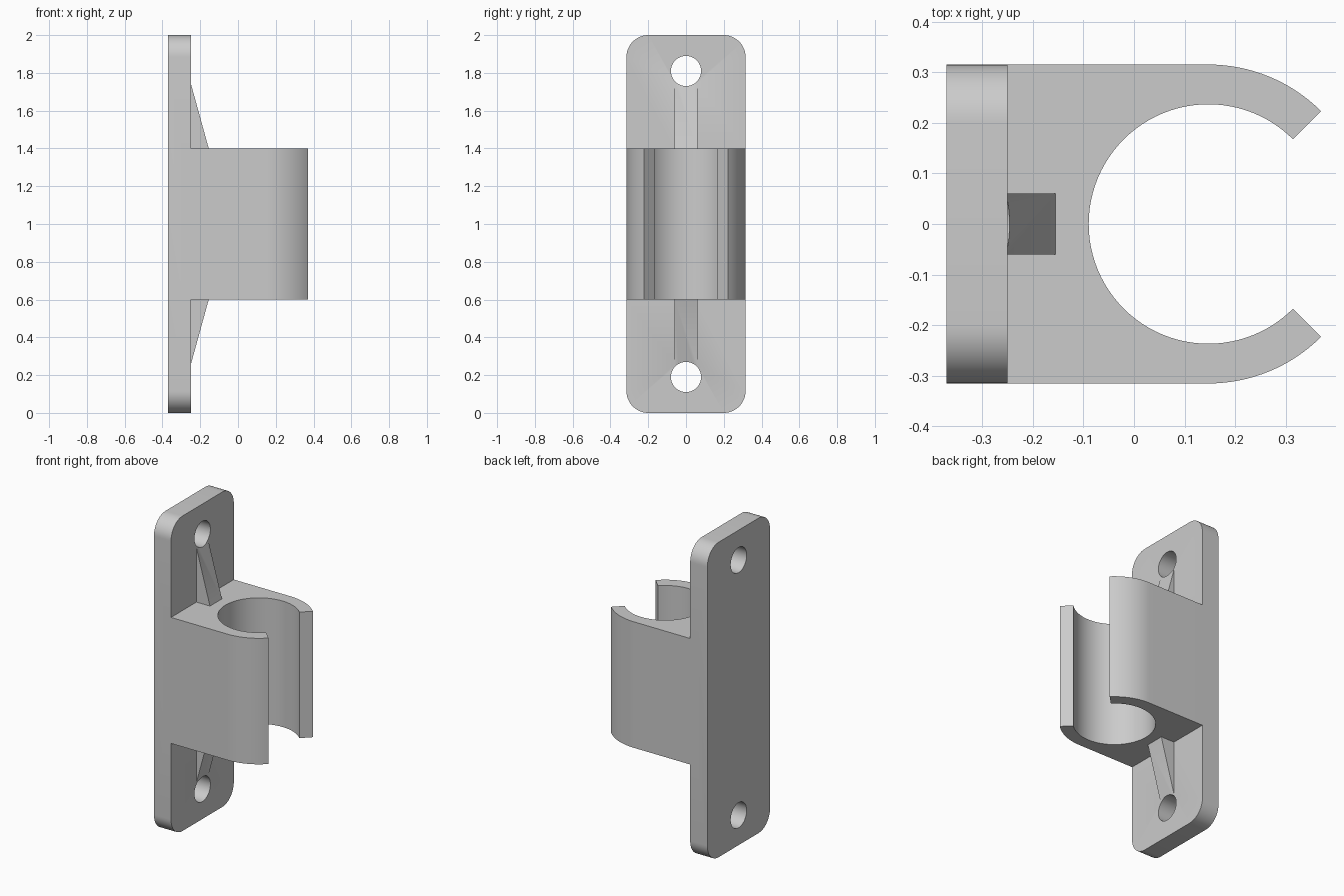
import bpy, bmesh, math
from mathutils import Vector

if "Cube" in bpy.data.objects:
    bpy.data.objects.remove(bpy.data.objects["Cube"])

grey = bpy.data.materials.new("grey plastic")
grey.diffuse_color = (0.6, 0.6, 0.6, 1)
grey.use_nodes = True
grey.node_tree.nodes["Principled BSDF"].inputs["Base Color"].default_value = grey.diffuse_color


def arc(cx, cy, r, start, end, steps):
    """Points on an arc, angles in degrees."""
    angles = [math.radians(start + (end - start) * i / steps) for i in range(steps + 1)]
    return [(cx + r * math.cos(a), cy + r * math.sin(a)) for a in angles]


def extrude(name, points, depth):
    """Solid made by sweeping a closed 3D outline along a vector."""
    bm = bmesh.new()
    face = bm.faces.new([bm.verts.new(p) for p in points])
    swept = bmesh.ops.extrude_face_region(bm, geom=[face])
    verts = [v for v in swept["geom"] if isinstance(v, bmesh.types.BMVert)]
    bmesh.ops.translate(bm, verts=verts, vec=Vector(depth))
    bmesh.ops.recalc_face_normals(bm, faces=bm.faces)
    mesh = bpy.data.meshes.new(name)
    bm.to_mesh(mesh)
    bm.free()
    mesh.materials.append(grey)
    obj = bpy.data.objects.new(name, mesh)
    bpy.context.collection.objects.link(obj)
    return obj


def combine(target, tool, operation):
    """Join a part to the target, or cut it away."""
    mod = target.modifiers.new("combine", "BOOLEAN")
    mod.operation, mod.object, mod.solver = operation, tool, "EXACT"
    bpy.context.view_layer.objects.active = target
    bpy.ops.object.modifier_apply(modifier=mod.name)
    bpy.data.objects.remove(tool)


BACK, FRONT, HALF = -0.37, -0.25, 0.315
CORNER = 0.115

# Wall plate with rounded corners
outline = []
for cy, cz, start in ((1, 1, 0), (-1, 1, 90), (-1, -1, 180), (1, -1, 270)):
    outline += arc(cy * (HALF - CORNER), 1 + cz * (1 - CORNER), CORNER, start, start + 90, 12)
bracket = extrude("wall_bracket", [(BACK, y, z) for y, z in outline], (FRONT - BACK, 0, 0))

# Open clip: block with round outer arms and a round bore, cut off at 45 degrees
CX, BORE = 0.147, 0.2365
profile = [(FRONT - 0.05, -HALF)]
profile += arc(CX, 0, HALF, -90, -45, 16)
profile += arc(CX, 0, BORE, -45, -315, 72)
profile += arc(CX, 0, HALF, 45, 90, 16)
profile += [(FRONT - 0.05, HALF)]
clip = extrude("clip", [(x, y, 0.6) for x, y in profile], (0, 0, 0.8))
combine(bracket, clip, "UNION")

# Sloped ribs and screw holes, mirrored about mid height
for side in (1, -1):
    rib_side = [(FRONT - 0.05, 0.35), (-0.155, 0.35), (-0.155, 0.4),
                (FRONT, 0.745), (FRONT - 0.05, 0.745)]
    rib = extrude("rib", [(x, -0.06, 1 + side * h) for x, h in rib_side], (0, 0.12, 0))
    combine(bracket, rib, "UNION")
for side in (1, -1):
    circle = arc(0, 1 + side * 0.81, 0.08, 0, 360, 48)[:-1]
    hole = extrude("screw_hole", [(-0.5, y, z) for y, z in circle], (0.6, 0, 0))
    combine(bracket, hole, "DIFFERENCE")

# Smooth curved walls, keep hard edges
bpy.ops.object.select_all(action="DESELECT")
bracket.select_set(True)
bpy.context.view_layer.objects.active = bracket
bpy.ops.object.shade_smooth_by_angle(angle=math.radians(30))
